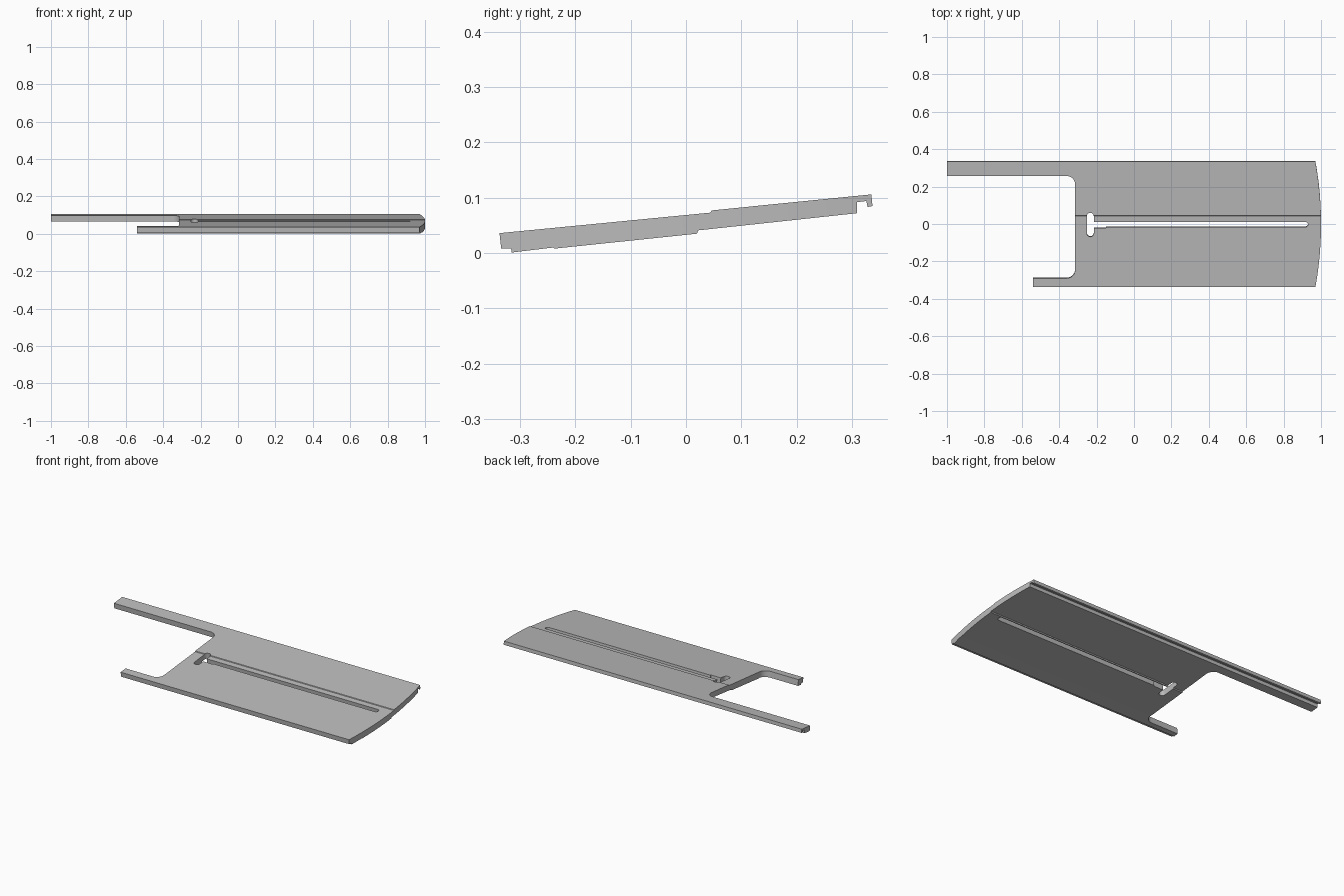
import bpy, bmesh, math
from mathutils import Matrix, Vector

cube = bpy.data.objects.get("Cube")
if cube:
    bpy.data.objects.remove(cube, do_unlink=True)

grey = bpy.data.materials.new("plain grey")
grey.use_nodes = True
GREY = (0.5, 0.5, 0.5, 1)
grey.diffuse_color = GREY
grey.node_tree.nodes["Principled BSDF"].inputs["Base Color"].default_value = GREY

TILT = Matrix.Translation((0, 0, 0.053)) @ Matrix.Rotation(math.radians(5.9), 4, "X")


def prism(name, points, offset, matrix=Matrix()):
    """Extrude a closed loop of 3D points along an offset."""
    bm = bmesh.new()
    face = bm.faces.new([bm.verts.new(p) for p in points])
    ext = bmesh.ops.extrude_face_region(bm, geom=[face])["geom"]
    verts = [v for v in ext if isinstance(v, bmesh.types.BMVert)]
    bmesh.ops.translate(bm, verts=verts, vec=offset)
    bmesh.ops.recalc_face_normals(bm, faces=bm.faces)
    bm.transform(matrix)
    mesh = bpy.data.meshes.new(name)
    bm.to_mesh(mesh)
    bm.free()
    mesh.materials.append(grey)
    obj = bpy.data.objects.new(name, mesh)
    bpy.context.collection.objects.link(obj)
    return obj


def arc(cx, cy, r, start, end, n=8):
    angles = [math.radians(start + (end - start) * i / n) for i in range(n + 1)]
    return [(cx + r * math.cos(a), cy + r * math.sin(a)) for a in angles]


def pill(x0, x1, y0, y1):
    """Rounded slot outline, long in either direction."""
    r = min(x1 - x0, y1 - y0) / 2
    return (arc(x1 - r, y1 - r, r, 0, 90) + arc(x0 + r, y1 - r, r, 90, 180)
            + arc(x0 + r, y0 + r, r, 180, 270) + arc(x1 - r, y0 + r, r, 270, 360))


def cutter(name, outline):
    """Upright prism leaning with the plate."""
    clean = [p for i, p in enumerate(outline)
             if (Vector(p) - Vector(outline[i - 1])).length > 1e-5]
    return prism(name, [(x, y, -0.3) for x, y in clean], (0, 0, 0.6), TILT)


def cut(target, tool, operation="DIFFERENCE"):
    mod = target.modifiers.new(tool.name, "BOOLEAN")
    mod.operation, mod.solver, mod.object = operation, "EXACT", tool
    bpy.context.view_layer.objects.active = target
    bpy.ops.object.modifier_apply(modifier=mod.name)
    bpy.data.objects.remove(tool, do_unlink=True)


# Sloping cross-section: lip and groove at the back, step in the middle, rebate at the front
section = [(-0.337, 0.036), (0.044, 0.073), (0.046, 0.077), (0.335, 0.106),
           (0.337, 0.085), (0.328, 0.083), (0.326, 0.094), (0.309, 0.092),
           (0.309, 0.072), (0.022, 0.041), (0.02, 0.035), (-0.238, 0.008),
           (-0.24, 0.01), (-0.315, 0.001), (-0.316, 0.008), (-0.334, 0.008)]
panel = prism("panel", [(-1, y, z) for y, z in section], (2.2, 0, 0))

# Plan: bowed right end, wide notch between two arms of unequal length
bow = arc(-0.908, 0, 1.908, -12, 12, 24)
notch = arc(-0.36, 0.215, 0.045, 90, 0) + arc(-0.36, -0.245, 0.045, 0, -90)
plan = bow + [(-1.2, 0.4), (-1.2, 0.26)] + notch + [(-0.54, -0.29), (-0.54, -0.4)]
cut(panel, cutter("plan", plan), "INTERSECT")

# Long slot with a cross slot and a wider throat at its left end
cut(panel, cutter("slot", pill(-0.24, 0.93, -0.015, 0.013)))
cut(panel, cutter("cross_slot", pill(-0.252, -0.215, -0.067, 0.062)))
cut(panel, cutter("throat", [(-0.23, -0.02), (-0.15, -0.02), (-0.15, 0.01), (-0.23, 0.01)]))

# Smooth the rounded ends, keep the edges sharp
bpy.ops.object.select_all(action="DESELECT")
panel.select_set(True)
bpy.context.view_layer.objects.active = panel
bpy.ops.object.shade_smooth_by_angle(angle=math.radians(25))
